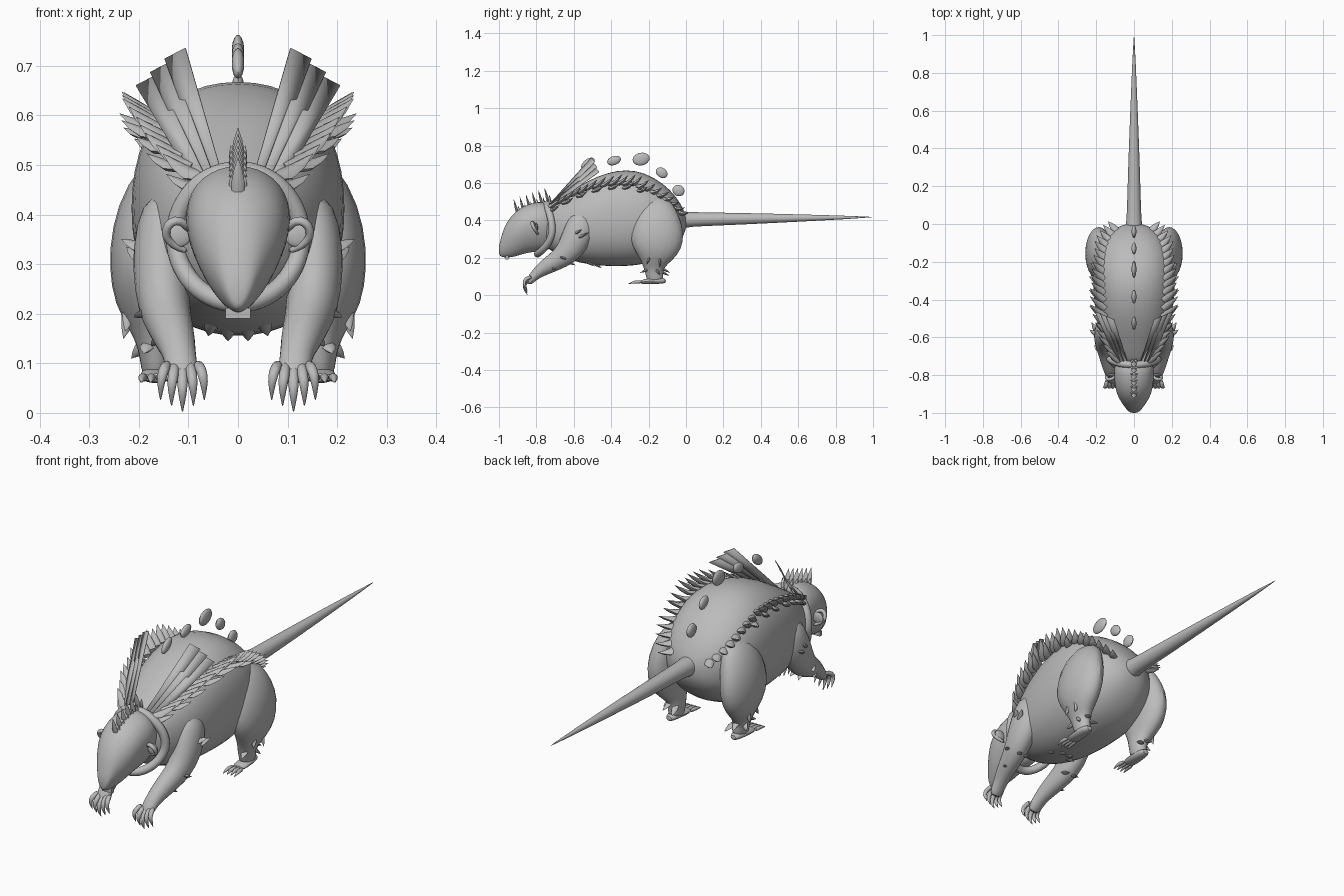
import bpy, bmesh, math, random
from mathutils import Vector, Matrix

random.seed(4)
if "Cube" in bpy.data.objects:
    bpy.data.objects.remove(bpy.data.objects["Cube"])

grey = bpy.data.materials.new("plain_grey")
grey.use_nodes = True
grey.diffuse_color = (0.5, 0.5, 0.5, 1)
grey.node_tree.nodes["Principled BSDF"].inputs["Base Color"].default_value = (0.5, 0.5, 0.5, 1)

X, Y = Vector((1, 0, 0)), Vector((0, 1, 0))


def tube(bm, rows, sides=12, ref=X, axis=None, power=1.0, taper=0.0):
    """Skin elliptical rings (x, y, z, width, height) along a path."""
    pts = [Vector(r[:3]) for r in rows]
    rings = []
    for i, row in enumerate(rows):
        t = axis or (pts[min(i + 1, len(pts) - 1)] - pts[max(i - 1, 0)]).normalized()
        side = (ref - t * ref.dot(t)).normalized()
        up = side.cross(t)
        ring = []
        for k in range(sides):
            a = 2 * math.pi * k / sides
            c, s = (math.copysign(abs(f) ** power, f) for f in (math.cos(a), math.sin(a)))
            ring.append(bm.verts.new(pts[i] + side * c * row[3] * (1 + taper * s) + up * s * row[-1]))
        rings.append(ring)
    for a, b in zip(rings, rings[1:]):
        for k in range(sides):
            n = (k + 1) % sides
            bm.faces.new((a[k], a[n], b[n], b[k]))
    bm.faces.new(rings[0][::-1])
    bm.faces.new(rings[-1])


def spike(bm, base, d, r, curl=0.0):
    """A pointed tuft, widest near its root, that may curl upward."""
    b, d = Vector(base), Vector(d)
    lift = Vector((0, 0, curl))
    ref = X if abs(d.normalized().x) < 0.8 else Y
    path = [(b, 0.9), (b + d * 0.35 - lift, 1.0), (b + d * 0.7 - lift * 0.7, 0.6), (b + d, 0.03)]
    tube(bm, [(*p, r * f, r * f * 0.6) for p, f in path], 6, ref)


def ball(bm, centre, size, tilt=0.0):
    m = Matrix.Translation(centre) @ Matrix.Rotation(math.radians(tilt), 4, 'X') @ Matrix.Diagonal((*size, 1))
    bmesh.ops.create_uvsphere(bm, u_segments=14, v_segments=9, radius=1, matrix=m)


def finish(bm, name, mirror=False, subdiv=0, thick=0.0):
    bmesh.ops.recalc_face_normals(bm, faces=bm.faces)
    me = bpy.data.meshes.new(name)
    bm.to_mesh(me)
    bm.free()
    me.materials.append(grey)
    ob = bpy.data.objects.new(name, me)
    bpy.context.collection.objects.link(ob)
    bpy.ops.object.select_all(action='DESELECT')
    ob.select_set(True)
    bpy.context.view_layer.objects.active = ob
    bpy.ops.object.shade_smooth_by_angle(angle=math.radians(55))
    if thick:
        ob.modifiers.new("thickness", 'SOLIDIFY').thickness = thick
    if subdiv:
        ob.modifiers.new("smooth", 'SUBSURF').levels = subdiv
        ob.modifiers["smooth"].render_levels = subdiv
    if mirror:
        ob.modifiers.new("mirror", 'MIRROR').use_mirror_merge = False


def build(name, rows, mirror=False, **kw):
    bm = bmesh.new()
    tube(bm, rows, **kw)
    finish(bm, name, mirror, 1)


def profile(rows):
    """Turn (y, top, bottom, half width) into rings."""
    return [(0, y, (t + b) / 2, w, (t - b) / 2) for y, t, b, w in rows]


# Torso, head and tail
build("body", profile([
    (-0.77, .46, .27, .09), (-0.70, .505, .22, .13), (-0.62, .555, .185, .17), (-0.52, .618, .162, .198),
    (-0.42, .658, .153, .212), (-0.32, .676, .153, .218), (-0.22, .658, .163, .217), (-0.12, .60, .20, .192),
    (-0.05, .527, .265, .142), (-0.013, .46, .315, .085), (0.003, .42, .365, .032)]),
    sides=24, axis=Y, power=0.88)
build("head", profile([
    (-1.0, .262, .22, .014), (-0.994, .29, .208, .028), (-0.975, .36, .201, .044), (-0.945, .413, .2, .066),
    (-0.91, .45, .206, .086), (-0.87, .478, .22, .098), (-0.82, .495, .23, .104), (-0.76, .507, .235, .105),
    (-0.70, .47, .25, .09)]), sides=20, axis=Y, taper=0.23)
build("tail", [(0, -.06, .40, .056), (0, 0, .405, .043), (0, .06, .406, .039), (0, .3, .409, .0325),
               (0, .6, .413, .0205), (0, .85, .416, .01), (0, .98, .418, .002), (0, .994, .418, .001)], sides=12)

# Collar ring around the neck
ring = []
for k in range(29):
    a = 2 * math.pi * k / 28
    c = math.cos(a)
    ring.append((.128 * math.sin(a), -.715 - c * c * (.055 - .025 * c), .355 + .135 * c, .021, .021))
build("collar", ring, ref=Y, sides=8)

# Face: nose, eyes, teeth
bm = bmesh.new()
ball(bm, (0, -.987, .238), (.017, .012, .012))
finish(bm, "nose")
bm = bmesh.new()
ball(bm, (.055, -.934, .315), (.014, .014, .009), 25)
finish(bm, "eyes", True)
bm = bmesh.new()
bmesh.ops.create_cube(bm, size=1, matrix=Matrix.Translation((.0125, -.958, .201)) @ Matrix.Diagonal((.0245, .016, .022, 1)))
finish(bm, "teeth", True)

# Ears: rolled rim with a thin inner shell
build("ear_rims", [(.095, -.80, .365, .008), (.108, -.815, .384, .01), (.126, -.825, .39, .011), (.143, -.822, .379, .011),
                   (.148, -.812, .357, .01), (.133, -.80, .338, .009), (.10, -.79, .325, .007)], True, ref=Y, sides=8)
bm = bmesh.new()
ball(bm, (.12, -.80, .36), (.028, .008, .026))
finish(bm, "ear_shells", True)

# Crest on the head
bm = bmesh.new()
for i in range(6):
    y, z = -.90 + .033 * i, .435 + .012 * i
    spike(bm, (0, y, z), (0, -.022, .08), .014)
    for s in (-1, 1):
        spike(bm, (.008 * s, y + .014, z), (.007 * s, -.012, .045), .008)
finish(bm, "head_crest")

# Fan plates behind the neck, outer edges swept back
bm = bmesh.new()
for i in range(3):
    b, y = .033 + .018 * i, -.505 + .012 * i
    x, z = .105 + .029 * i, .735 - .027 * i
    quad = [(b, -.73, .485), (b + .026, -.715, .475), (x + .042, y + .018, z - .022), (x, y, z)]
    bm.faces.new([bm.verts.new(p) for p in quad])
finish(bm, "fan_plates", True, thick=.003)

# Row of quills along each flank
path = [Vector(p) for p in ((.07, -.73, .475), (.12, -.63, .53), (.148, -.52, .575), (.157, -.40, .595),
                            (.16, -.30, .595), (.153, -.20, .56), (.13, -.12, .51), (.085, -.045, .45))]
bm = bmesh.new()
count = 20
for i in range(count):
    u = i / (count - 1)
    f = u * (len(path) - 1)
    k = min(int(f), len(path) - 2)
    p = path[k].lerp(path[k + 1], f - k)
    grow = random.uniform(.9, 1.12)
    rise = min(.05, .13 * (1 - u) - .01)
    spike(bm, p, Vector((.085 - .03 * u, .062, rise)) * grow, .02, .01)
    if i % 2 == 0 and i < 14:
        spike(bm, p - Vector((-.01, 0, .022)), Vector((.068, .055, rise - .02)) * grow, .016, .006)
finish(bm, "flank_quills", True)

# Stones floating above the back
for i, (y, z, ln, h, tilt) in enumerate([(-.525, .705, .042, .022, 38), (-.385, .72, .038, .024, 18),
                                         (-.24, .728, .046, .034, 12), (-.13, .655, .034, .026, -35),
                                         (-.04, .56, .033, .03, -25)]):
    bm = bmesh.new()
    ball(bm, (0, y, z), (.013, ln, h), tilt)
    finish(bm, f"floating_stone_{i + 1}")

# Front limbs and clawed hands
build("front_legs", [(.135, -.55, .44, .045, .06), (.15, -.56, .37, .062, .085), (.156, -.595, .285, .06, .083),
                     (.15, -.645, .215, .055, .066), (.138, -.70, .18, .048, .052), (.126, -.76, .146, .042, .042),
                     (.117, -.80, .115, .033, .03), (.113, -.828, .086, .035, .024), (.112, -.842, .06, .024, .013)], True)
bm = bmesh.new()
for i in range(5):
    s = i - 2
    x, drop = .112 + .015 * s, .012 * abs(s)
    tube(bm, [(x, -.822, .1, .012), (x + .004 * s, -.862, .064 + drop, .012), (x + .007 * s, -.868, .04 + drop, .01),
              (x + .007 * s, -.85, .006 + drop, .002), (x + .007 * s, -.848, .002 + drop, .001)], 8)
finish(bm, "fingers", True, 1)

# Hind limbs, feet and toes
build("hind_legs", [(.13, -.17, .52, .04, .08), (.165, -.162, .44, .068, .12), (.184, -.155, .365, .075, .144),
                    (.19, -.155, .29, .074, .15), (.188, -.16, .225, .064, .12), (.176, -.17, .175, .044, .073),
                    (.166, -.172, .133, .036, .05), (.165, -.165, .09, .032, .048), (.165, -.16, .066, .025, .035)], True)
build("feet", [(.165, -.105, .075, .015, .012), (.167, -.14, .08, .03, .02), (.166, -.20, .075, .034, .016),
               (.166, -.25, .07, .032, .011)], True, sides=10)
bm = bmesh.new()
for i in range(4):
    s = i - 1.5
    x = .166 + .015 * s
    tube(bm, [(x, -.235, .071, .009), (x + .003 * s, -.265, .072, .01), (x + .004 * s, -.285, .069, .007),
              (x + .004 * s, -.308, .061, .001)], 8)
finish(bm, "toes", True, 1)

# Fur tufts at shoulders, elbows, thighs and ankles
bm = bmesh.new()
for base, d in [((.19, -.58, .305), (.035, .06, .03)), ((.19, -.59, .33), (.045, .03, .02)),
                ((.15, -.65, .185), (.015, .06, -.025)), ((.12, -.65, .185), (0, .055, -.02)),
                ((.18, -.67, .205), (.03, .03, -.012)), ((.15, -.73, .155), (.025, .035, -.02)),
                ((.215, -.14, .215), (.016, 0, -.065)), ((.215, -.19, .215), (.012, -.02, -.05)),
                ((.17, -.14, .15), (.01, .055, -.03)), ((.185, -.16, .14), (.03, .02, -.03)),
                ((.18, -.20, .14), (.01, -.045, -.02)), ((.15, -.14, .13), (-.015, .05, -.025)),
                ((.02, -.5, .175), (0, .05, -.03)), ((.05, -.54, .185), (.01, .05, -.03))]:
    spike(bm, base, d, .015)
finish(bm, "fur_tufts", True)
